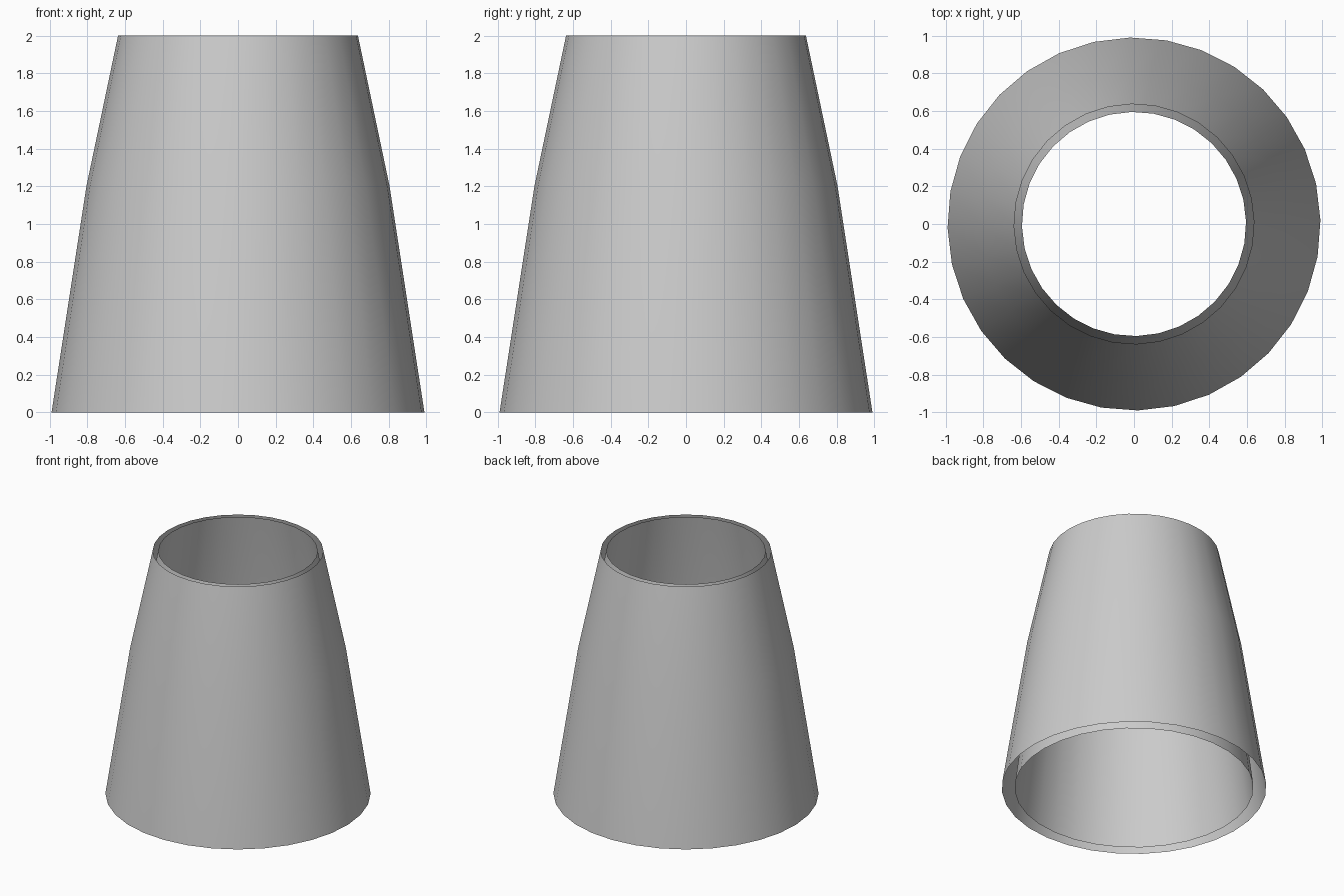
import bpy, bmesh, math

if "Cube" in bpy.data.objects:
    bpy.data.objects.remove(bpy.data.objects["Cube"])

SIDES = 32
TURN = math.radians(1.2)


def shell(name, profile, inward=False):
    """Revolve an open (radius, z) profile into a smooth open-ended wall."""
    bm = bmesh.new()
    rings = []
    for r, z in profile:
        angles = [TURN + 2 * math.pi * i / SIDES for i in range(SIDES)]
        rings.append([bm.verts.new((r * math.cos(a), r * math.sin(a), z)) for a in angles])
    for low, high in zip(rings, rings[1:]):
        for i in range(SIDES):
            j = (i + 1) % SIDES
            face = bm.faces.new((low[i], low[j], high[j], high[i]))
            face.smooth = True
            if inward:
                face.normal_flip()
    mesh = bpy.data.meshes.new(name)
    bm.to_mesh(mesh)
    bm.free()
    obj = bpy.data.objects.new(name, mesh)
    bpy.context.collection.objects.link(obj)
    return obj


# Outer tapered wall, bending slightly at z = 1.2
shell("outer_wall", [(0.99, 0), (0.805, 1.2), (0.637, 2)])

# Inner tapered wall, leaving an open gap at both rims
shell("inner_wall", [(0.893, 0), (0.745, 1.2), (0.595, 2)], inward=True)
